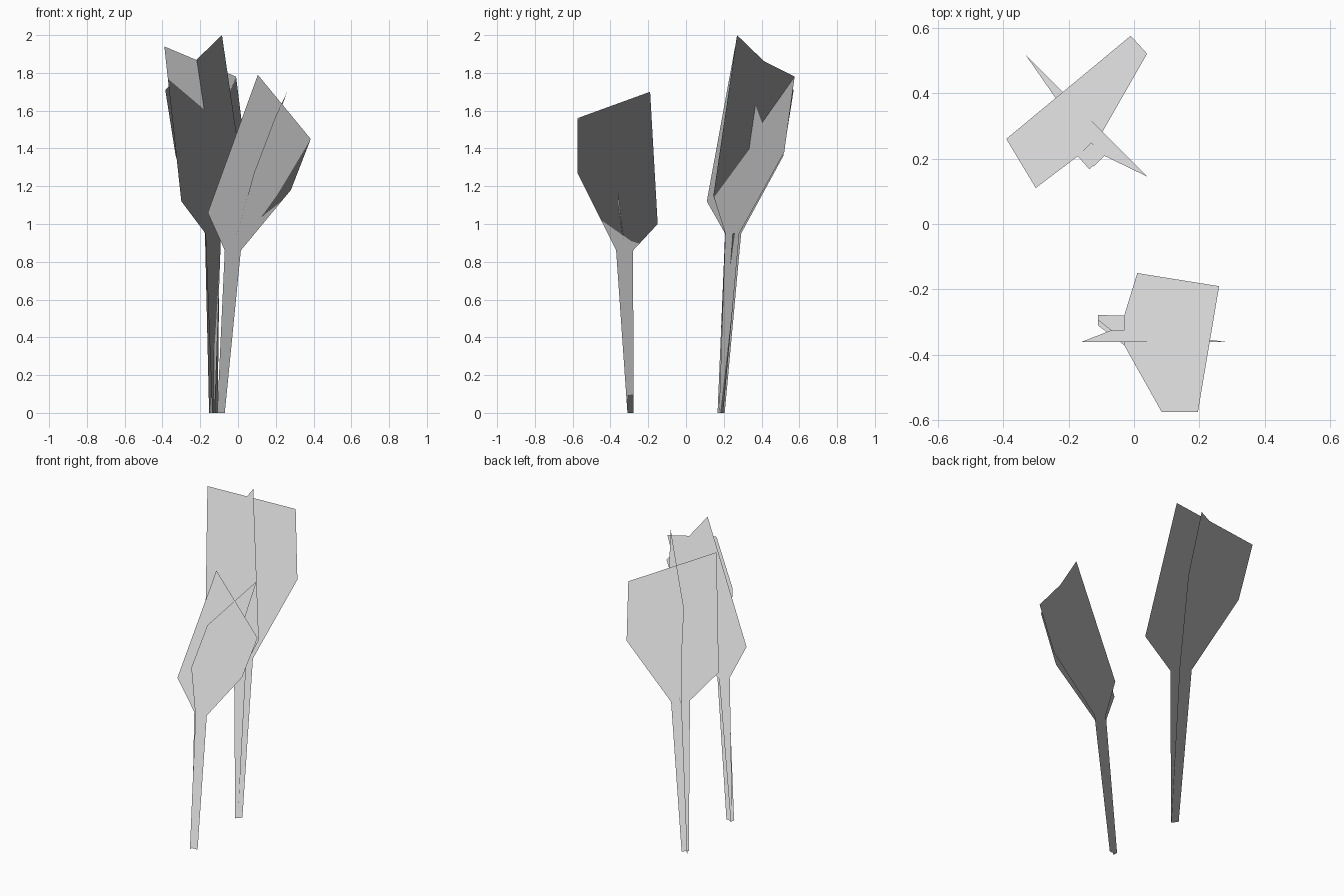
import bpy
import bmesh
from mathutils import Vector

# Remove the default object if it is there
default_object = bpy.data.objects.get("Cube")
if default_object:
    bpy.data.objects.remove(default_object, do_unlink=True)


def make_material(name, colour):
    """One flat colour, set for both the viewport and the render."""
    material = bpy.data.materials.new(name)
    material.use_nodes = True
    material.diffuse_color = colour
    shader = material.node_tree.nodes["Principled BSDF"]
    shader.inputs["Base Color"].default_value = colour
    return material


def make_card(name, rungs, material):
    """A folded sheet: each rung is a (left, right) pair, joined by quads."""
    bm = bmesh.new()
    previous = None
    for left, right in rungs:
        current = (bm.verts.new(left), bm.verts.new(right))
        if previous:
            face = bm.faces.new((previous[0], previous[1], current[1], current[0]))
            face.smooth = True
        previous = current
    mesh = bpy.data.meshes.new(name)
    bm.to_mesh(mesh)
    bm.free()
    mesh.materials.append(material)
    # Foliage shading: every normal points straight up, so the card shades evenly
    up = Vector((0, 0, 1))
    mesh.normals_split_custom_set_from_vertices([up for vertex in mesh.vertices])
    card = bpy.data.objects.new(name, mesh)
    bpy.context.collection.objects.link(card)
    return card


pale_grey = make_material("pale grey", (0.8, 0.8, 0.8, 1))

# Rungs run upwards: stem foot, stem top, widest part of the leaf, leaf tip
cards = {
    "front_plant_side_leaf": [
        ((-.11, -.31, 0), (-.11, -.278, 0)),
        ((-.03, -.37, .86), (-.03, -.28, .86)),
        ((.085, -.575, 1.27), (.01, -.15, 1)),
        ((.195, -.575, 1.56), (.26, -.19, 1.7)),
    ],
    "front_plant_front_leaf": [
        ((-.11, -.293, 0), (-.07, -.293, 0)),
        ((-.07, -.325, .86), (.015, -.325, .86)),
        ((-.16, -.36, 1.06), (.28, -.36, 1.18)),
        ((.105, -.36, 1.79), (.385, -.36, 1.45)),
    ],
    "back_plant_wide_leaf": [
        ((-.136, .167, 0), (-.108, .197, 0)),
        ((-.172, .207, .95), (-.096, .282, .95)),
        ((-.3, .11, 1.12), (.04, .52, 1.38)),
        ((-.39, .26, 1.94), (-.01, .575, 1.78)),
    ],
    "back_plant_cross_leaf": [
        ((-.153, .205, 0), (-.123, .175, 0)),
        ((-.175, .292, .95), (-.09, .208, .95)),
        ((-.33, .515, 1.36), (.04, .145, 1.15)),
        ((-.385, .57, 1.71), (-.085, .27, 2)),
    ],
}

for card_name, card_rungs in cards.items():
    make_card(card_name, card_rungs, pale_grey)
